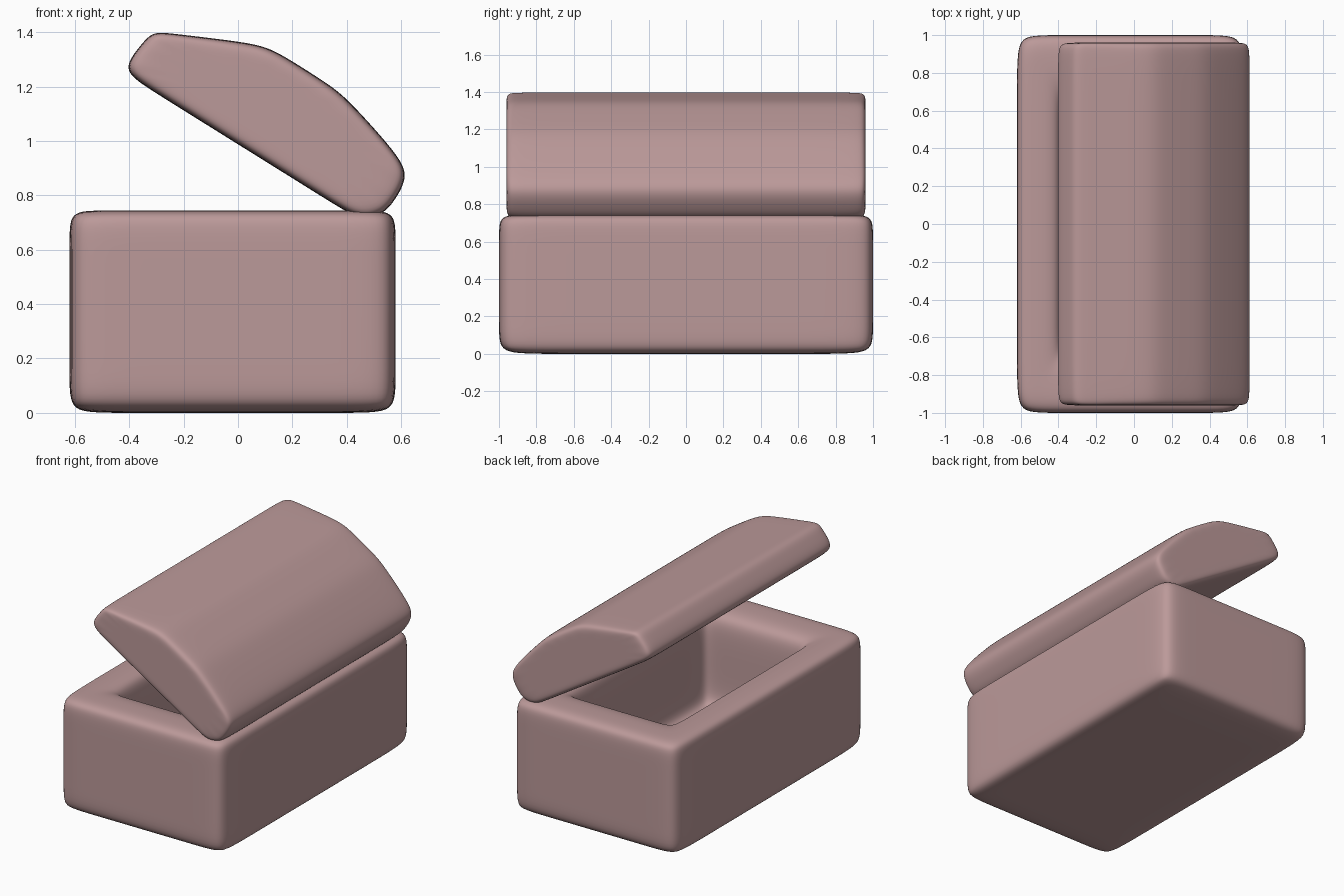
import bpy, bmesh, math

if "Cube" in bpy.data.objects:
    bpy.data.objects.remove(bpy.data.objects["Cube"])

mat = bpy.data.materials.new("dusty_pink")
mat.diffuse_color = (0.50, 0.32, 0.32, 1)
mat.use_nodes = True
mat.node_tree.nodes["Principled BSDF"].inputs["Base Color"].default_value = mat.diffuse_color


def finish(name, bm):
    bmesh.ops.recalc_face_normals(bm, faces=bm.faces)
    me = bpy.data.meshes.new(name)
    bm.to_mesh(me)
    bm.free()
    for p in me.polygons:
        p.use_smooth = True
    me.materials.append(mat)
    ob = bpy.data.objects.new(name, me)
    bpy.context.collection.objects.link(ob)
    sub = ob.modifiers.new("subdivision", 'SUBSURF')
    sub.levels = sub.render_levels = 3
    return ob


def bridge(bm, a, b):
    n = len(a)
    for i in range(n):
        bm.faces.new((a[i], a[(i + 1) % n], b[(i + 1) % n], b[i]))


def rect_ring(bm, x0, x1, y, sx, sy, z):
    """Rectangle with a support point on each side of every corner."""
    pts = [(x0, -y), (x0 + sx, -y), (x1 - sx, -y),
           (x1, -y), (x1, -y + sy), (x1, y - sy),
           (x1, y), (x1 - sx, y), (x0 + sx, y),
           (x0, y), (x0, y - sy), (x0, -y + sy)]
    return [bm.verts.new((px, py, z)) for px, py in pts]


def grid_cap(bm, r):
    """Close a 12 point ring with a 3 x 3 grid of quads."""
    z = r[0].co.z
    a, b, c, d = [bm.verts.new((r[i].co.x, r[j].co.y, z))
                  for i, j in ((1, 11), (2, 4), (7, 5), (8, 10))]
    for f in ((r[0], r[1], a, r[11]), (r[1], r[2], b, a), (r[2], r[3], r[4], b),
              (r[4], r[5], c, b), (r[5], r[6], r[7], c), (r[7], r[8], d, c),
              (r[8], r[9], r[10], d), (r[10], r[11], a, d), (a, b, c, d)):
        bm.faces.new(f)


# Box: outside from the base up, over the rim, down into the hollow
bm = bmesh.new()
levels = [
    (-.62, .58, 1.0, .15, .24, 0.0),
    (-.62, .58, 1.0, .15, .22, .12),
    (-.62, .58, 1.0, .15, .22, .64),
    (-.62, .58, 1.0, .15, .22, .74),
    (-.52, .48, .88, .13, .18, .745),
    (-.40, .36, .71, .10, .14, .74),
    (-.375, .335, .68, .10, .14, .64),
    (-.375, .335, .68, .10, .14, .26),
    (-.36, .32, .66, .11, .16, .14),
]
rings = [rect_ring(bm, *l) for l in levels]
for a, b in zip(rings, rings[1:]):
    bridge(bm, a, b)
grid_cap(bm, rings[0])
grid_cap(bm, rings[-1])
finish("box", bm)

# Lid: faceted arch profile (along, above the underside), tilted open
profile = [(-.02, .02), (.03, -.005), (.15, -.005), (.9, 0), (1.01, 0),
           (1.075, .06), (1.085, .13), (1.08, .235), (1.0, .28),
           (.78, .342), (.69, .36), (.6, .362), (.48, .362), (.39, .358),
           (.30, .325), (.06, .21), (0, .18), (-.01, .12)]
tilt = math.radians(32.3)
c, s = math.cos(tilt), math.sin(tilt)


def lid_ring(bm, y, k=1.0):
    out = []
    for u, v in profile:
        u, v = .53 + (u - .53) * (1 - (1 - k) * .4), .17 + (v - .17) * k
        out.append(bm.verts.new((-.41 + u * c + v * s, y, 1.25 - u * s + v * c)))
    return out


bm = bmesh.new()
rings = [lid_ring(bm, y, k) for y, k in
         ((-.96, .7), (-.96, 1), (-.84, 1), (.84, 1), (.96, 1), (.96, .7))]
for a, b in zip(rings, rings[1:]):
    bridge(bm, a, b)
bm.faces.new(rings[0])
bm.faces.new(rings[-1])
finish("lid", bm)
